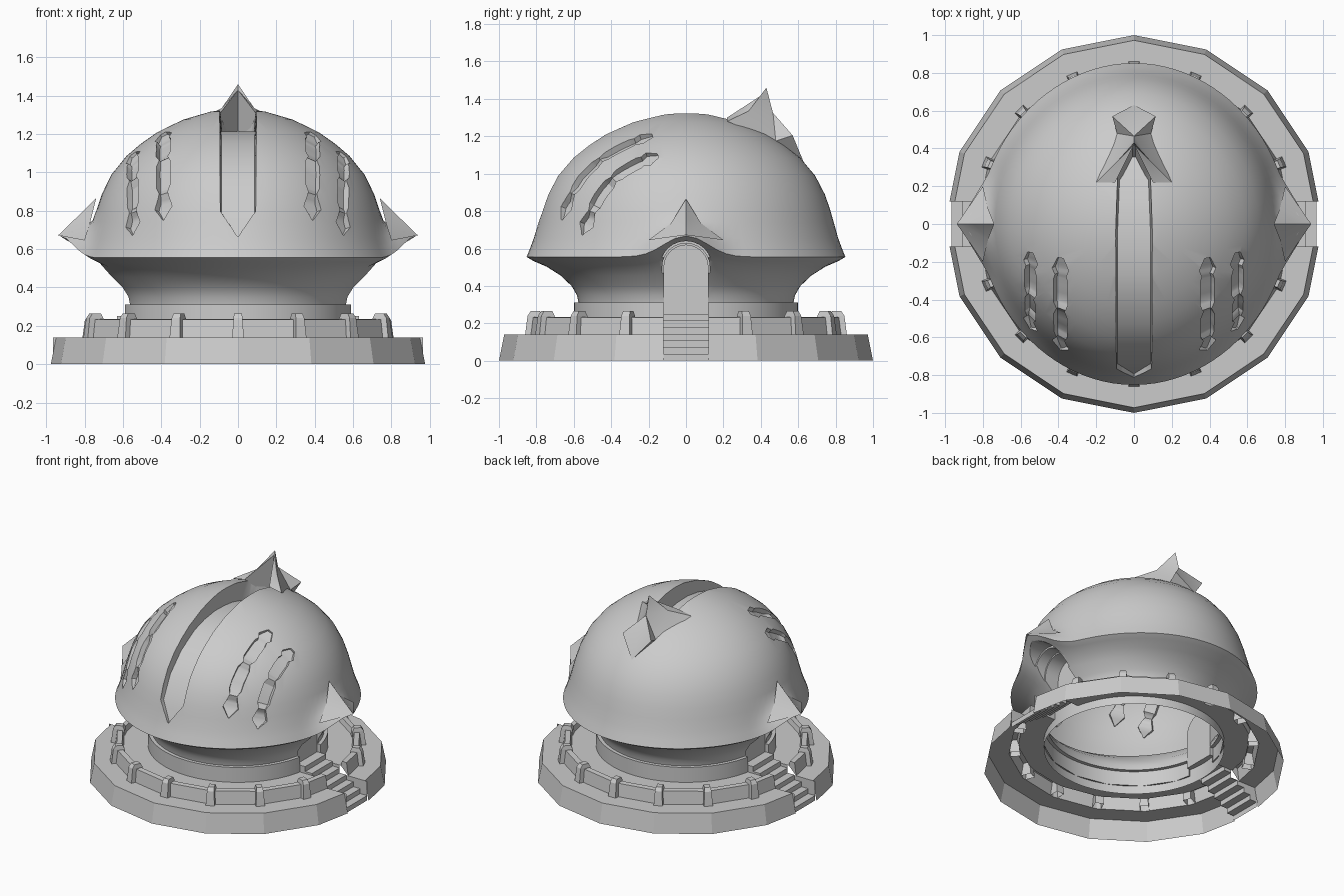
import bpy, bmesh
from math import sin, cos, pi, exp, sqrt, radians
from mathutils import Vector

if "Cube" in bpy.data.objects:
    bpy.data.objects.remove(bpy.data.objects["Cube"])


def finish(bm, name, smooth=None, face_up=False):
    bmesh.ops.remove_doubles(bm, verts=bm.verts, dist=0.0003)
    bmesh.ops.recalc_face_normals(bm, faces=bm.faces)
    if face_up and sum(f.normal.z * f.calc_area() for f in bm.faces) < 0:
        bmesh.ops.reverse_faces(bm, faces=bm.faces)
    me = bpy.data.meshes.new(name)
    bm.to_mesh(me)
    bm.free()
    ob = bpy.data.objects.new(name, me)
    bpy.context.collection.objects.link(ob)
    if smooth:
        smooth_object(ob, smooth)
    return ob


def smooth_object(ob, angle):
    bpy.ops.object.select_all(action='DESELECT')
    ob.select_set(True)
    bpy.context.view_layer.objects.active = ob
    bpy.ops.object.shade_smooth_by_angle(angle=radians(angle))


def loft(bm, rings, closed=True, caps=False):
    vs = [[bm.verts.new(p) for p in r] for r in rings]
    n = len(rings[0])
    for a, b in zip(vs, vs[1:]):
        for i in range(n if closed else n - 1):
            j = (i + 1) % n
            bm.faces.new((a[i], a[j], b[j], b[i]))
    if caps:
        bm.faces.new(vs[0][::-1])
        bm.faces.new(vs[-1])


def lerp_keys(keys, t):
    for a, b in zip(keys, keys[1:]):
        if t <= b[0]:
            f = (t - a[0]) / (b[0] - a[0])
            return [p + (q - p) * f for p, q in zip(a[1:], b[1:])]
    return list(keys[-1][1:])


def squash(s):
    """Dome is a little narrower off the front-back axis; s is sin of the angle."""
    return 1 - .045 * (1 - s ** 4)


# Dome body: closed revolved profile (radius, height, doorway lift weight)
NECK = [(.6, .14, 0), (.6, .31, 0), (.575, .31, 0), (.583, .35, 0), (.612, .4, .05),
        (.67, .455, .3), (.745, .503, .75), (.815, .533, 1), (.852, .555, 1)]
DOME = [(.832, .605, .85), (.812, .66, .45), (.79, .74, .05), (.77, .81, 0), (.742, .89, 0),
        (.69, .99, 0), (.61, 1.085, 0), (.53, 1.15, 0), (.44, 1.21, 0), (.3, 1.275, 0),
        (.15, 1.317, 0), (.06, 1.328, 0)]
SEG = 96
rings = []
for r, z, w in NECK + DOME:
    ring = []
    for i in range(SEG):
        a = 2 * pi * i / SEG
        y = .85 * sin(a)
        lift = w * exp(-(y / .16) ** 2)
        flare = w * max(0, 1 - abs(y) / .3) ** 1.5
        rr = r * (squash(sin(a)) if z > .5 else 1) + .113 * flare
        ring.append((rr * cos(a), rr * sin(a), z + .112 * lift))
    rings.append(ring)
bm = bmesh.new()
loft(bm, rings, caps=True)
dome = finish(bm, "dome_shell")

HEIGHT = sorted([(r, z) for r, z, w in DOME] + [(0, 1.33)])


def surf(x, y):
    r = sqrt(x * x + y * y)
    return Vector((x, y, lerp_keys(HEIGHT, r / squash(y / r if r else 0))[0]))


def slot(bm, x, y0, y1, keys):
    """Cutter following the dome: keys are (arc fraction, half width, depth)."""
    pts = [surf(x, y0 + (y1 - y0) * i / 200) for i in range(201)]
    cum = [0]
    for p, q in zip(pts, pts[1:]):
        cum.append(cum[-1] + (q - p).length)
    ts = []
    for a, b in zip(keys, keys[1:]):
        ts += [a[0] + (b[0] - a[0]) * k / 3 for k in range(3)]
    sections = []
    for t in ts + [1]:
        i = min(range(201), key=lambda k: abs(cum[k] - t * cum[-1]))
        y = pts[i].y
        hw, d = lerp_keys(keys, t)
        e = .04
        n = Vector((surf(x - e, y).z - surf(x + e, y).z,
                    surf(x, y - e).z - surf(x, y + e).z, 2 * e)).normalized()
        tan = (pts[min(i + 8, 200)] - pts[max(i - 8, 0)]).normalized()
        side = tan.cross(n).normalized() * hw
        c = pts[i]
        sections.append([c - side + n * .05, c + side + n * .05,
                         c + side * .85 - n * d, c - side * .85 - n * d])
    loft(bm, sections, caps=True)


# Cutters: window slots, front groove and stepped arched doorways
bm = bmesh.new()
WINDOW = [(0, .004, .012), (.1, .058, .035), (.16, .042, .035), (.22, .028, .012), (.28, .046, .035),
          (.5, .046, .035), (.56, .028, .012), (.62, .046, .035), (.82, .046, .035),
          (.86, .036, .03), (.91, .056, .03), (1, .02, .015)]
for s in (-1, 1):
    slot(bm, s * .39, -.665, -.18, WINDOW)
    slot(bm, s * .55, -.555, -.15, WINDOW)
    arch = []
    for x, w in ((.56, .118), (.67, .118), (.67, .128), (.75, .128), (.75, .14), (1.1, .14)):
        sec = [(s * x, -w, .25)]
        sec += [(s * x, -w * cos(pi * k / 12), .5 + w * sin(pi * k / 12)) for k in range(13)]
        arch.append(sec + [(s * x, w, .25)])
    loft(bm, arch, caps=True)
slot(bm, 0, -.81, .42, [(0, .004, .02), (.09, .102, .035), (.45, .102, .07), (.7, .102, .12),
                       (.9, .09, .14), (1, .01, .14)])
cutter = finish(bm, "opening_cutter")
cutter.hide_render = True
mod = dome.modifiers.new("openings", 'BOOLEAN')
mod.operation, mod.solver, mod.object = 'DIFFERENCE', 'EXACT', cutter
dg = bpy.context.evaluated_depsgraph_get()
dome.data = bpy.data.meshes.new_from_object(dome.evaluated_get(dg))
dome.modifiers.clear()
bpy.data.objects.remove(cutter)
# Open underside
bm = bmesh.new()
bm.from_mesh(dome.data)
bmesh.ops.delete(bm, geom=[f for f in bm.faces if all(v.co.z < .142 for v in f.verts)], context='FACES')
bm.to_mesh(dome.data)
bm.free()
smooth_object(dome, 32)

# Terrace with hollow low wall, two halves split by the stairs
FLOOR = .2
PROFILE = [(1, 0), (.972, .14), (.835, .14), (.822, .232), (.785, .235), (.775, FLOOR), (.6, FLOOR)]
GAP = .12
bm = bmesh.new()
for s in (-1, 1):
    rings = []
    for i in range(9):
        a = pi * i / 8
        ring = []
        for r, z in PROFILE:
            x, y = r * cos(a), r * sin(a)
            if i in (0, 8):
                t = GAP / (r * sin(pi / 8))
                x, y = (r - t * r * (1 - cos(pi / 8))) * cos(a), GAP
            ring.append((x, s * y, z))
        rings.append(ring)
    loft(bm, rings, closed=False)
    for ring in (rings[0], rings[-1]):
        bm.faces.new([bm.verts.new(p) for p in ring[2:6]])
finish(bm, "terrace", face_up=True)

# Tapered wall posts
bm = bmesh.new()
for i in range(16):
    if i % 8 == 0:
        continue
    a = pi * i / 8
    o, t = Vector((cos(a), sin(a), 0)), Vector((-sin(a), cos(a), 0))
    secs = []
    for z, r0, r1, w in ((.14, .76, .86, .03), (.24, .77, .847, .024), (.265, .782, .83, .02)):
        secs.append([o * r + t * k + Vector((0, 0, z))
                     for r, k in ((r0, -w), (r1, -w), (r1, w), (r0, w))])
    loft(bm, secs)
    bm.faces.new([bm.verts.new(p) for p in secs[-1]])
finish(bm, "wall_posts", face_up=True)

# Stairs at both doors, with side walls up or down to the terrace
bm = bmesh.new()
STEPS = 7
for s in (-1, 1):
    line = [(.58, .25)]
    for k in range(STEPS):
        x, z = .63 + .335 * k / (STEPS - 1), .25 * (1 - k / STEPS)
        line += [(x, z), (x, z - .25 / STEPS)]
    loft(bm, [[(s * x, y, z) for x, z in line] for y in (-GAP, GAP)], closed=False)
    for (xa, z), (xb, _) in zip(line[::2], line[1::2]):
        h = FLOOR if xb < .78 else .14
        for y in (-GAP, GAP):
            bm.faces.new([bm.verts.new((s * x, y, q)) for x, q in ((xa, z), (xb, z), (xb, h), (xa, h))])
finish(bm, "stairs", face_up=True)

# Pointed hoods above the doors
bm = bmesh.new()
for s in (-1, 1):
    tip, mid, top = (.938, 0, .672), (.845, 0, .762), (.74, 0, .865)
    for q in (-1, 1):
        side, foot = (.772, q * .08, .735), (.80, q * .2, .645)
        for f in ((top, mid, side), (mid, tip, side), (tip, foot, side)):
            bm.faces.new([bm.verts.new((s * x, y, z)) for x, y, z in f])
finish(bm, "door_hoods", 40, face_up=True)

# Crest at the end of the front groove
P = dict(A=(0, .43, 1.46), F=(0, .42, 1.43), E=(0, .43, 1.1), W=(.2, .22, 1.28), I=(.1, .22, 1.3),
         K=(.085, .335, 1.335), M=(.09, .48, 1.175), N=(0, .465, 1.325), D=(0, .535, 1.235),
         B=(.115, .57, 1.205), C=(0, .63, 1.06))
bm = bmesh.new()
for q in (-1, 1):
    for f in ("AKN", "KMN", "KWM", "NMB", "NBD", "DBC", "BMC", "WKI", "KAF", "KFI", "IFE"):
        bm.faces.new([bm.verts.new((q * P[c][0], P[c][1], P[c][2])) for c in f])
finish(bm, "crest", 45, face_up=True)
